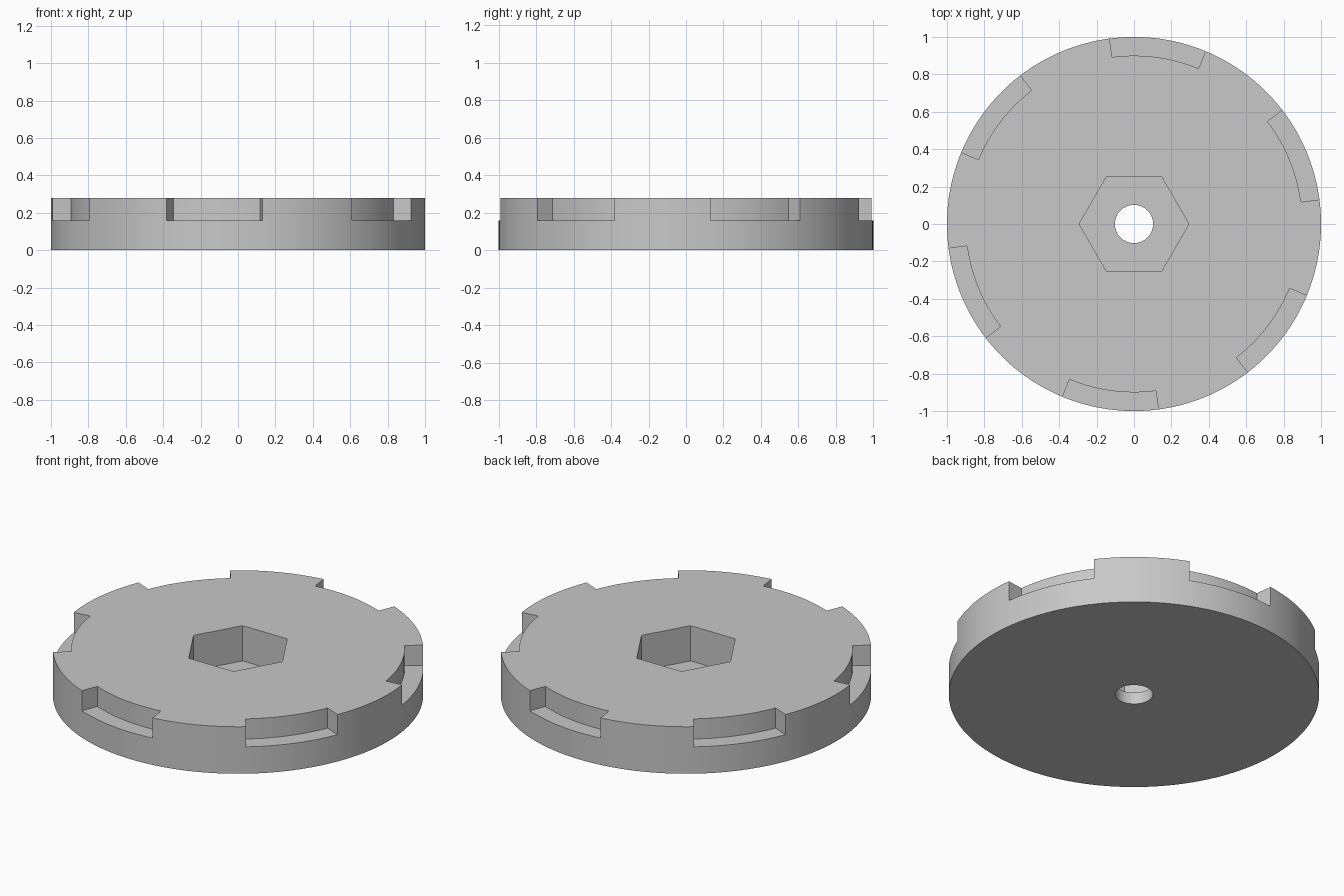
import bpy
import bmesh
from math import cos, sin, radians

TOP = 0.28          # disc thickness
NOTCH_FLOOR = 0.16
POCKET_FLOOR = 0.07

cube = bpy.data.objects.get("Cube")
if cube:
    bpy.data.objects.remove(cube, do_unlink=True)

grey = bpy.data.materials.new("plain grey")
grey.use_nodes = True
colour = (0.58, 0.58, 0.58, 1)
grey.diffuse_color = colour
grey.node_tree.nodes["Principled BSDF"].inputs["Base Color"].default_value = colour


def polar(radius, degrees):
    a = radians(degrees)
    return radius * cos(a), radius * sin(a)


def ring(radius, sides):
    return [polar(radius, 360 * i / sides) for i in range(sides)]


def prism(name, outlines, z0, z1):
    """Extrude each closed outline from z0 up to z1 in one object."""
    bm = bmesh.new()
    for outline in outlines:
        base = bm.faces.new([bm.verts.new((x, y, z0)) for x, y in outline])
        new = bmesh.ops.extrude_face_region(bm, geom=[base], use_keep_orig=True)["geom"]
        for v in new:
            if isinstance(v, bmesh.types.BMVert):
                v.co.z = z1
    bmesh.ops.recalc_face_normals(bm, faces=bm.faces)
    mesh = bpy.data.meshes.new(name)
    bm.to_mesh(mesh)
    bm.free()
    mesh.materials.append(grey)
    obj = bpy.data.objects.new(name, mesh)
    bpy.context.collection.objects.link(obj)
    return obj


def activate(obj):
    bpy.ops.object.select_all(action="DESELECT")
    obj.select_set(True)
    bpy.context.view_layer.objects.active = obj


def cut(body, cutter):
    cutter.hide_render = True
    mod = body.modifiers.new(cutter.name, "BOOLEAN")
    mod.operation = "DIFFERENCE"
    mod.solver = "EXACT"
    mod.object = cutter
    activate(body)
    bpy.ops.object.modifier_apply(modifier=mod.name)
    bpy.data.objects.remove(cutter, do_unlink=True)


def notch(start, span=30, steps=15):
    """Curved slot outline that reaches past the rim."""
    angles = [start + span * i / steps for i in range(steps + 1)]
    return ([polar(0.9, a) for a in angles]
            + [polar(1.1, a) for a in reversed(angles)])


# Round body
disc = prism("notched_disc", [ring(1, 180)], 0, TOP)

# Six rim notches, hexagonal pocket and through hole
cut(disc, prism("rim_notches", [notch(7.5 + 60 * k) for k in range(6)],
                NOTCH_FLOOR, TOP + 0.1))
cut(disc, prism("hex_pocket", [ring(0.293, 6)], POCKET_FLOOR, TOP + 0.1))
cut(disc, prism("centre_hole", [ring(0.102, 64)], -0.1, TOP + 0.1))

activate(disc)
bpy.ops.object.shade_smooth_by_angle(angle=radians(30))
